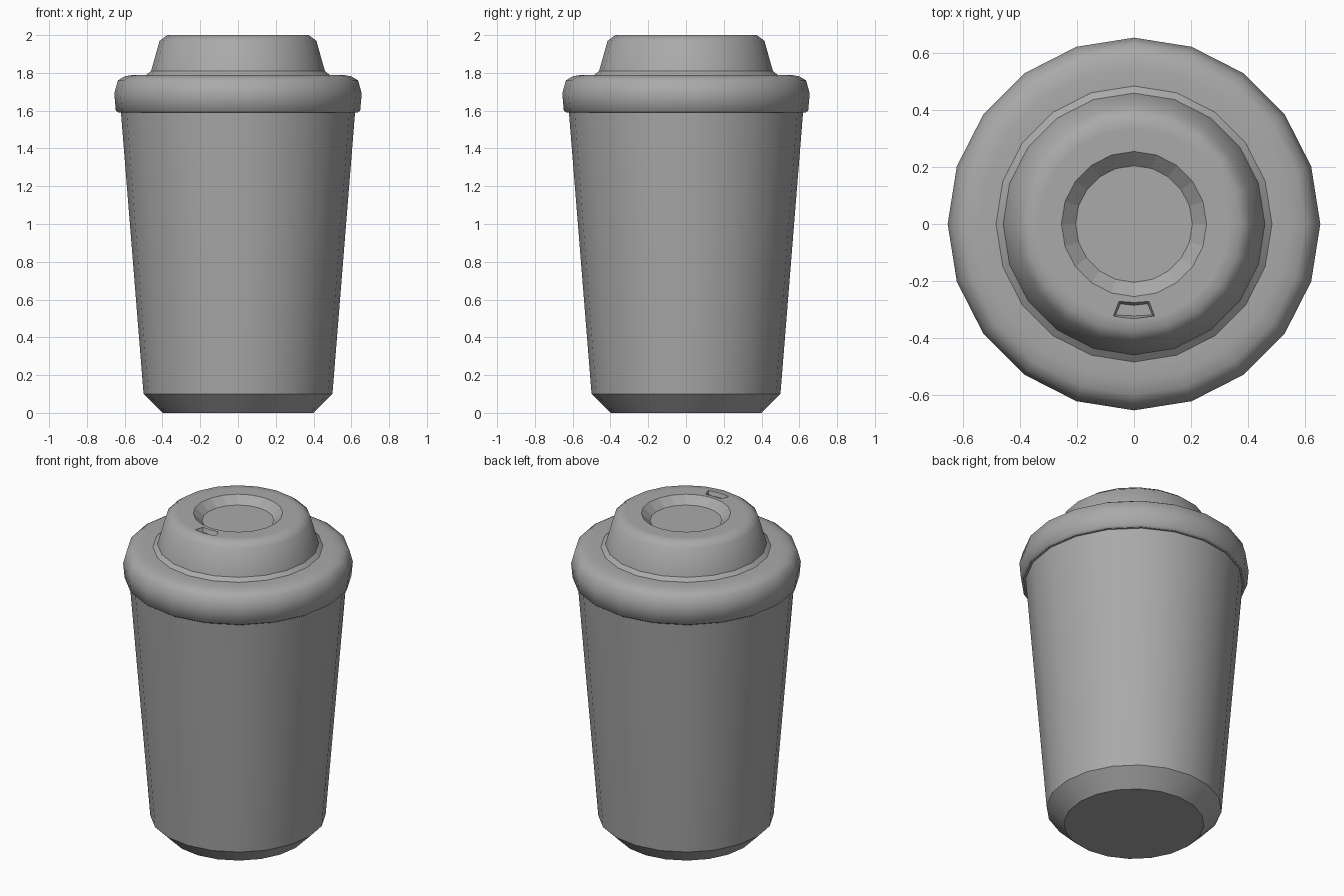
import bpy, bmesh
from math import sin, cos, pi

SIDES = 20

cube = bpy.data.objects.get("Cube")
if cube:
    bpy.data.objects.remove(cube, do_unlink=True)

grey = bpy.data.materials.new("plain grey")
grey.use_nodes = True
grey.diffuse_color = (0.4, 0.4, 0.4, 1)
grey.node_tree.nodes["Principled BSDF"].inputs["Base Color"].default_value = grey.diffuse_color


def lathe(profile, sharp):
    """Spin (radius, height) points, cap both ends; 'sharp' lists hard rings."""
    bm = bmesh.new()
    rings = []
    for r, z in profile:
        rings.append([bm.verts.new((r * cos(2 * pi * i / SIDES), r * sin(2 * pi * i / SIDES), z))
                      for i in range(SIDES)])
    for low, high in zip(rings, rings[1:]):
        for i in range(SIDES):
            j = (i + 1) % SIDES
            bm.faces.new((low[i], low[j], high[j], high[i]))
    bm.faces.new(rings[0][::-1])
    bm.faces.new(rings[-1])
    for f in bm.faces:
        f.smooth = True
    for k in sharp:
        for i in range(SIDES):
            bm.edges.get((rings[k][i], rings[k][(i + 1) % SIDES])).smooth = False
    return bm, rings


def finish(bm, name):
    mesh = bpy.data.meshes.new(name)
    bm.to_mesh(mesh)
    bm.free()
    mesh.materials.append(grey)
    obj = bpy.data.objects.new(name, mesh)
    bpy.context.collection.objects.link(obj)
    return obj


# Tapered cup with a chamfered foot, running up inside the lid
cup, _ = lathe([(0.4, 0), (0.5, 0.1), (0.627, 1.68)], sharp=[0, 1, 2])
finish(cup, "cup_body")

# Lid: rounded rim, raised drinking dome and round recess
lid_profile = [
    (0.6, 1.59), (0.632, 1.59), (0.647, 1.6), (0.655, 1.69), (0.636, 1.76),
    (0.6, 1.782), (0.55, 1.79), (0.485, 1.79), (0.46, 1.81), (0.415, 1.97),
    (0.375, 2.0), (0.335, 2.0), (0.27, 2.0), (0.255, 2.0), (0.205, 1.955),
]
lid, rings = lathe(lid_profile, sharp=[0, 1, 7, 8, 13, 14])

# Recess wall is faceted
recess_ring = set(rings[-1])
for f in lid.faces:
    if recess_ring & set(f.verts):
        f.smooth = False

# Sip opening: two front panels between the flat rings, narrowed then sunk
front = SIDES * 3 // 4
panels = []
for i in (front - 1, front):
    corners = {rings[11][i], rings[11][i + 1], rings[12][i], rings[12][i + 1]}
    panels += [f for f in rings[11][i].link_faces if set(f.verts) == corners]
bmesh.ops.inset_region(lid, faces=panels, thickness=0.005)
for v in {v for f in panels for v in f.verts}:
    outer = v.co.y < -0.29
    side = 0 if abs(v.co.x) < 0.01 else (1 if v.co.x > 0 else -1)
    v.co.x = side * (0.073 if outer else 0.053)
    v.co.y = (-0.325 if side else -0.333) if outer else (-0.272 if side else -0.276)
wall = bmesh.ops.inset_region(lid, faces=panels, thickness=0.01, depth=-0.025)["faces"]
for f in wall + panels:
    f.smooth = False
finish(lid, "lid")
